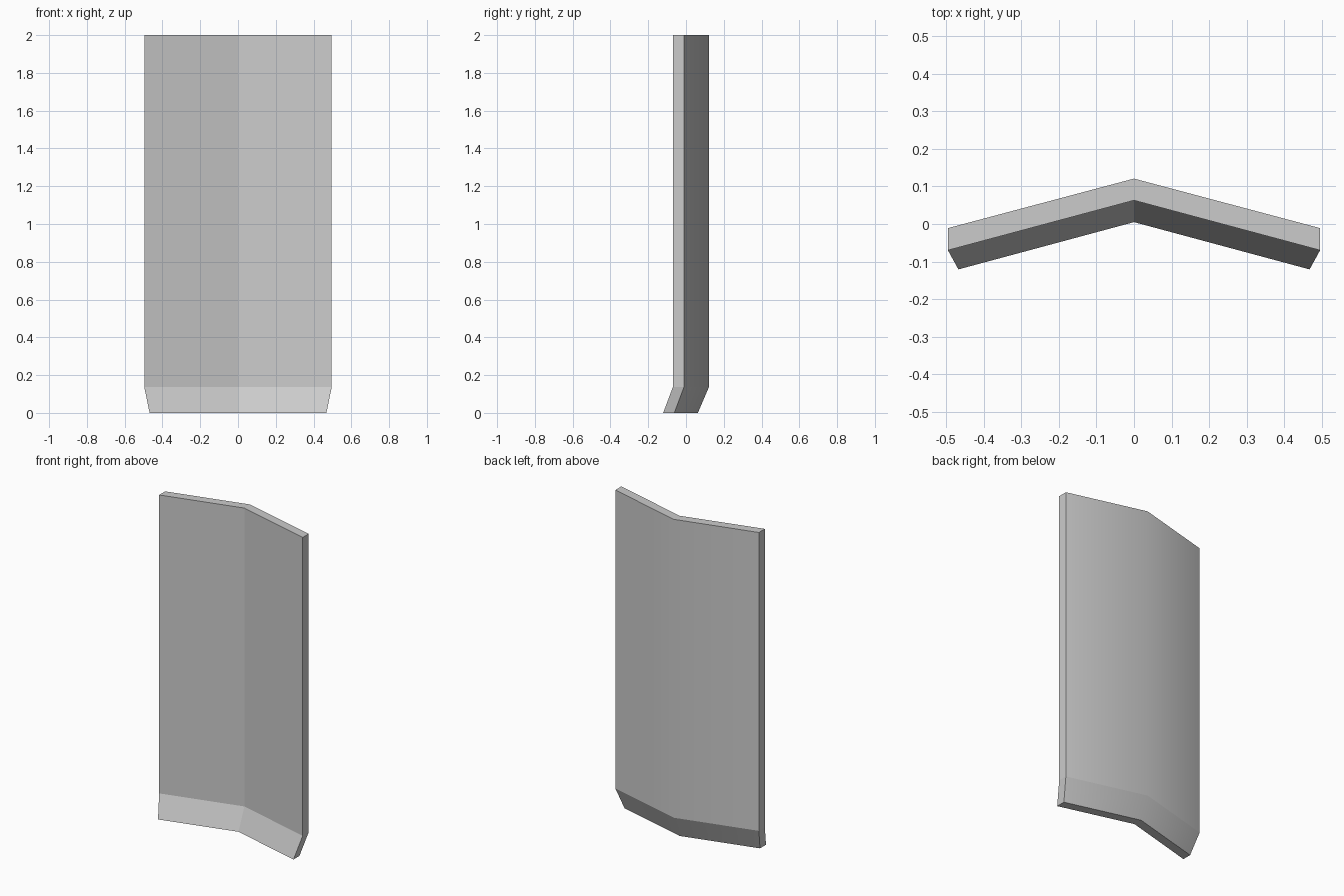
import bpy, bmesh

if "Cube" in bpy.data.objects:
    bpy.data.objects.remove(bpy.data.objects["Cube"])

# Each level of the bent panel: height, half width, front/back y at centre, front/back y at ends
LEVELS = [
    (0.0, 0.468, 0.005, 0.063, -0.121, -0.062),
    (0.136, 0.496, 0.063, 0.121, -0.070, -0.011),
    (2.0, 0.496, 0.063, 0.121, -0.070, -0.011),
]

bm = bmesh.new()


def ring(z, w, front_mid, back_mid, front_end, back_end):
    """Chevron-shaped section, anticlockwise from the front left corner."""
    pts = [(-w, front_end), (0, front_mid), (w, front_end),
           (w, back_end), (0, back_mid), (-w, back_end)]
    return [bm.verts.new((x, y, z)) for x, y in pts]


rings = [ring(*level) for level in LEVELS]

# Side walls; the back sides are smooth across the centre fold
for low, high in zip(rings, rings[1:]):
    for i in range(6):
        j = (i + 1) % 6
        face = bm.faces.new((low[i], low[j], high[j], high[i]))
        face.smooth = i in (3, 4)

# Top and bottom caps, split at the centre fold
for a, b, c, d in ((0, 1, 4, 5), (1, 2, 3, 4)):
    bm.faces.new([rings[-1][k] for k in (a, b, c, d)])
    bm.faces.new([rings[0][k] for k in (d, c, b, a)])

# Keep the horizontal bend crisp
for i in range(6):
    bm.edges.get((rings[1][i], rings[1][(i + 1) % 6])).smooth = False

mesh = bpy.data.meshes.new("bent_panel")
bm.to_mesh(mesh)
bm.free()
panel = bpy.data.objects.new("bent_panel", mesh)
bpy.context.collection.objects.link(panel)
